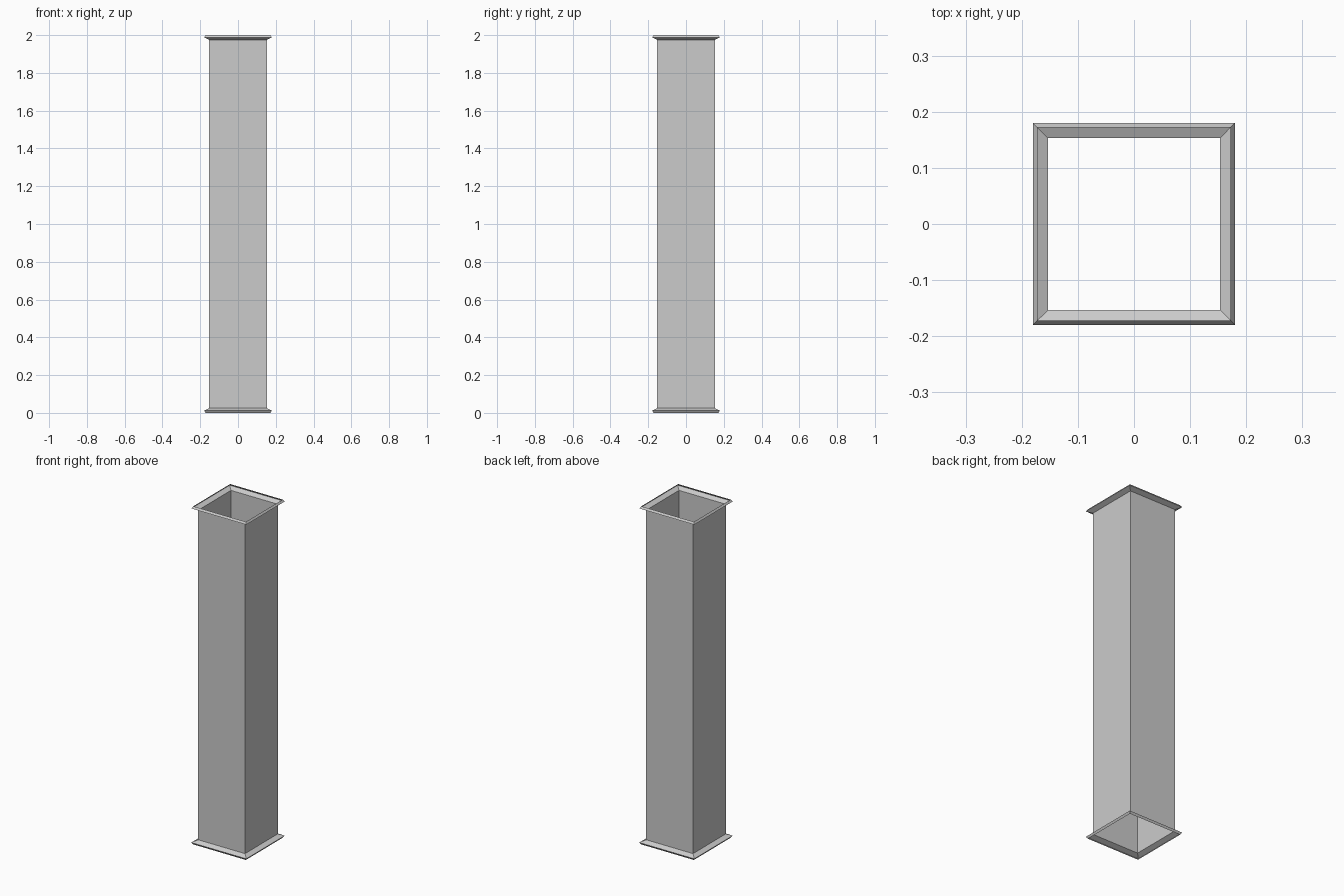
import bpy
import bmesh

if "Cube" in bpy.data.objects:
    bpy.data.objects.remove(bpy.data.objects["Cube"])

HEIGHT = 2.0
TUBE = 0.153      # half width of the square tube
RIM = 0.18        # half width of the flange
LIP = 0.172       # half width of the turned-in lip
FLARE = 0.025     # height of each flange
EDGE = 0.012      # distance from the end to the widest point


def square_loft(name, profile):
    """Sweep a (half width, z) profile around a square, open at both ends."""
    bm = bmesh.new()
    rings = [[bm.verts.new((sx * r, sy * r, z))
              for sx, sy in ((-1, -1), (1, -1), (1, 1), (-1, 1))]
             for r, z in profile]
    for low, high in zip(rings, rings[1:]):
        for i in range(4):
            j = (i + 1) % 4
            bm.faces.new((low[i], low[j], high[j], high[i]))
    mesh = bpy.data.meshes.new(name)
    bm.to_mesh(mesh)
    bm.free()
    obj = bpy.data.objects.new(name, mesh)
    bpy.context.collection.objects.link(obj)
    return obj


# Long open square duct
square_loft("duct_tube", [(TUBE, FLARE), (TUBE, HEIGHT - FLARE)])

# Flared flange with a turned-in lip at each end
flange = [(LIP, 0.0), (RIM, EDGE), (TUBE, FLARE)]
square_loft("bottom_flange", flange)
square_loft("top_flange", [(r, HEIGHT - z) for r, z in reversed(flange)])
